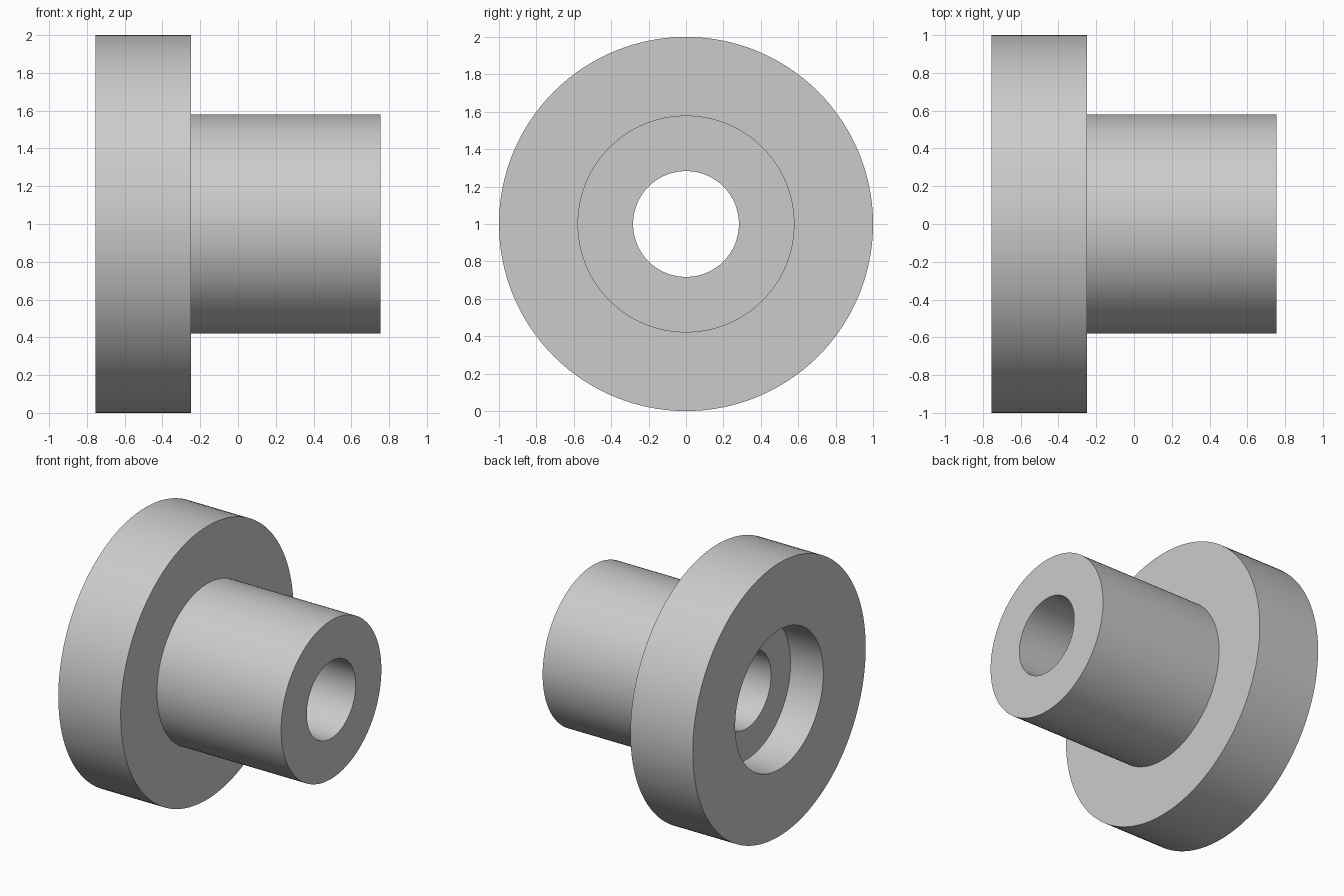
import bpy, bmesh, math
from mathutils import Matrix, Vector

cube = bpy.data.objects.get("Cube")
if cube:
    bpy.data.objects.remove(cube, do_unlink=True)

SEGMENTS = 128
FLANGE_R, HUB_R, BORE_R, RECESS_R = 1.0, 0.58, 0.283, 0.51
BACK, SHOULDER, TIP = -0.755, -0.25, 0.755
RECESS_FLOOR = BACK + 0.265

grey = bpy.data.materials.new("light grey")
grey.use_nodes = True
colour = (0.6, 0.6, 0.6, 1)
grey.diffuse_color = colour
grey.node_tree.nodes["Principled BSDF"].inputs["Base Color"].default_value = colour

# Closed half section (x, radius): flange, hub, bore and recess
section = [(BACK, RECESS_R), (BACK, FLANGE_R), (SHOULDER, FLANGE_R),
           (SHOULDER, HUB_R), (TIP, HUB_R), (TIP, BORE_R),
           (RECESS_FLOOR, BORE_R), (RECESS_FLOOR, RECESS_R)]

# Turn the section around the x axis
bm = bmesh.new()
verts = [bm.verts.new((x, 0, r)) for x, r in section]
edges = [bm.edges.new((v, verts[(i + 1) % len(verts)])) for i, v in enumerate(verts)]
bmesh.ops.spin(bm, geom=verts + edges, cent=(0, 0, 0), axis=(1, 0, 0),
               angle=math.tau, steps=SEGMENTS, use_merge=True)
bmesh.ops.remove_doubles(bm, verts=bm.verts[:], dist=1e-5)
bmesh.ops.recalc_face_normals(bm, faces=bm.faces[:])
bmesh.ops.transform(bm, matrix=Matrix.Translation(Vector((0, 0, FLANGE_R))), verts=bm.verts[:])

mesh = bpy.data.meshes.new("flanged_bushing")
bm.to_mesh(mesh)
bm.free()
mesh.materials.append(grey)
bushing = bpy.data.objects.new("flanged_bushing", mesh)
bpy.context.collection.objects.link(bushing)

# Smooth round walls with crisp rims
bpy.ops.object.select_all(action="DESELECT")
bushing.select_set(True)
bpy.context.view_layer.objects.active = bushing
bpy.ops.object.shade_smooth_by_angle(angle=math.radians(30))
